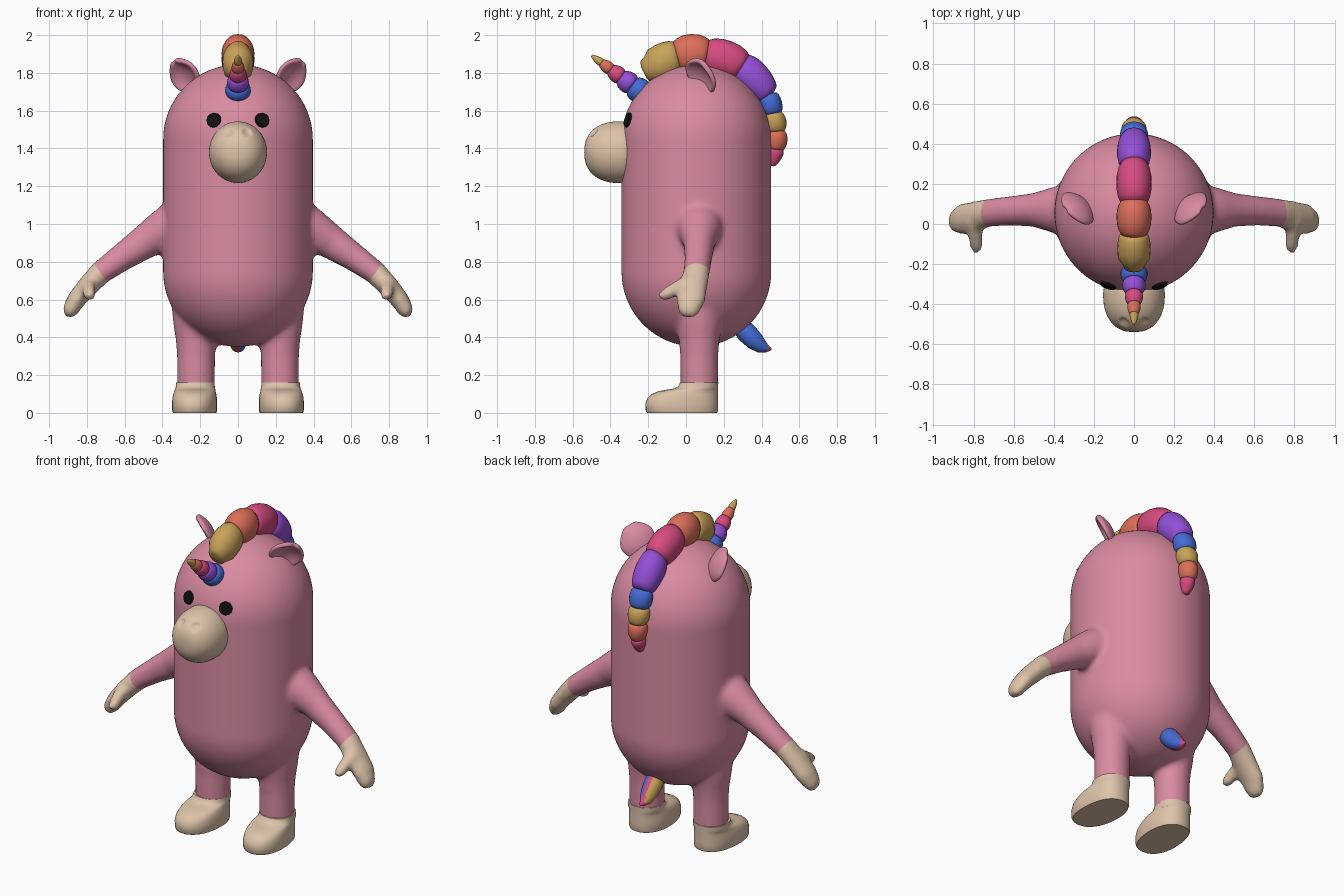
import bpy, bmesh, math
from mathutils import Vector, Matrix

if "Cube" in bpy.data.objects:
    bpy.data.objects.remove(bpy.data.objects["Cube"])

X, Y, Z = Vector((1, 0, 0)), Vector((0, 1, 0)), Vector((0, 0, 1))


def material(name, r, g, b):
    m = bpy.data.materials.new(name)
    m.use_nodes = True
    m.diffuse_color = (r, g, b, 1)
    m.node_tree.nodes["Principled BSDF"].inputs["Base Color"].default_value = (r, g, b, 1)
    return m


pink = material("soft pink", .70, .26, .36)
beige = material("beige", .73, .55, .40)
black = material("black", .005, .005, .005)
gold = material("gold", .58, .36, .10)
orange = material("coral orange", .72, .16, .10)
magenta = material("magenta", .68, .07, .22)
purple = material("purple", .30, .08, .68)
blue = material("blue", .06, .15, .68)


def loft(bm, centers, sizes, side, n=24, tangents=None, power=1.0):
    """Skin elliptical rings along a path; sizes are (along side, across)."""
    centers = [Vector(c) for c in centers]
    last = len(centers) - 1
    rings = []
    for i, (c, (a, b)) in enumerate(zip(centers, sizes)):
        t = tangents[i] if tangents else centers[min(i + 1, last)] - centers[max(i - 1, 0)]
        t = t.normalized()
        u = (side - t * side.dot(t)).normalized()
        v = t.cross(u)
        ring = []
        for k in range(n):
            ang = math.tau * k / n
            cs, sn = math.cos(ang), math.sin(ang)
            cs = math.copysign(abs(cs) ** power, cs)
            sn = math.copysign(abs(sn) ** power, sn)
            ring.append(bm.verts.new(c + u * a * cs + v * b * sn))
        rings.append(ring)
    for r, s in zip(rings, rings[1:]):
        for k in range(n):
            bm.faces.new((r[k], r[(k + 1) % n], s[(k + 1) % n], s[k]))
    bm.faces.new(rings[0])
    bm.faces.new(rings[-1])


def finish(bm, name, *mats, angle=60):
    bmesh.ops.recalc_face_normals(bm, faces=bm.faces[:])
    me = bpy.data.meshes.new(name)
    bm.to_mesh(me)
    bm.free()
    ob = bpy.data.objects.new(name, me)
    bpy.context.collection.objects.link(ob)
    for m in mats:
        me.materials.append(m)
    bpy.ops.object.select_all(action='DESELECT')
    ob.select_set(True)
    bpy.context.view_layer.objects.active = ob
    bpy.ops.object.shade_smooth_by_angle(angle=math.radians(angle))
    return ob


def bake(ob):
    """Return the modified mesh as a bmesh and drop the source object."""
    bm = bmesh.new()
    bm.from_object(ob, bpy.context.evaluated_depsgraph_get())
    bpy.data.objects.remove(ob)
    return bm


# Body capsule
R, BY, LOW, HIGH = .397, .055, .747, 1.448
bm = bmesh.new()
bmesh.ops.create_uvsphere(bm, u_segments=64, v_segments=33, radius=R)
for v in bm.verts:
    v.co += Vector((0, BY, HIGH if v.co.z > 0 else LOW))

# Arms with mitten hands and thumbs, and flared legs
arm = [(.25, .07, 1.03), (.40, .07, .965), (.50, .07, .90), (.62, .065, .82), (.73, .055, .74),
       (.80, .035, .665), (.855, .025, .60), (.89, .012, .54), (.90, .008, .51)]
arm_size = [(.15, .15), (.115, .11), (.084, .09), (.073, .073), (.07, .062),
            (.077, .056), (.078, .05), (.058, .042), (.035, .025)]
thumb = [(.80, .02, .69), (.79, -.05, .66), (.785, -.11, .625), (.785, -.14, .61)]
leg = [(z, r) for z, r in ((.1, .1), (.3, .101), (.38, .107), (.48, .122), (.62, .135))]
for s in (1, -1):
    flip = lambda pts: [(s * x, y, z) for x, y, z in pts]
    loft(bm, flip(arm), arm_size, Y)
    loft(bm, flip(thumb), [(r, r) for r in (.045, .037, .034, .02)], X)
    loft(bm, [(s * .222, .07, z) for z, r in leg], [(r, r) for z, r in leg], X)

# Blend limbs into the body, then cut clean wrist lines
ob = finish(bm, "body_source")
mod = ob.modifiers.new("blend", 'REMESH')
mod.mode, mod.voxel_size = 'VOXEL', .016
mod = ob.modifiers.new("soften", 'SMOOTH')
mod.factor, mod.iterations = .5, 6
bm = bake(ob)
for s in (1, -1):
    wrist, normal = Vector((s * .73, 0, .745)), Vector((s * .82, 0, -.57))
    hand = [f for f in bm.faces if s * f.calc_center_median().x > .5]
    geom = set(hand) | {e for f in hand for e in f.edges} | {v for f in hand for v in f.verts}
    bmesh.ops.bisect_plane(bm, geom=list(geom), plane_co=wrist, plane_no=normal)
    for f in bm.faces:
        c = f.calc_center_median()
        if s * c.x > .5 and (c - wrist).dot(normal) > 0:
            f.material_index = 1
finish(bm, "body", pink, beige, angle=80)

# Feet: (height, toe y, heel y, half width)
foot = [(0, -.205, .165, .114), (.012, -.213, .17, .118), (.05, -.215, .17, .119),
        (.08, -.203, .17, .117), (.1, -.18, .17, .113), (.115, -.145, .17, .109),
        (.123, -.1, .17, .107), (.13, -.06, .17, .105), (.142, -.04, .17, .103),
        (.16, -.032, .171, .102)]
for s, tag in ((1, "left"), (-1, "right")):
    bm = bmesh.new()
    loft(bm, [(s * .226, (f + b) / 2, z) for z, f, b, w in foot],
         [(w, (b - f) / 2) for z, f, b, w in foot], X, 40, [Z] * len(foot), .88)
    for v in bm.verts:
        v.co.x += s * max(0, .05 - v.co.y) * .05
    finish(bm, tag + "_foot", beige, angle=50)

# Muzzle with two dented nostrils
dome = [(-.27, .155), (-.35, .161), (-.41, .157), (-.46, .14), (-.5, .113), (-.527, .075), (-.539, .03)]
bm = bmesh.new()
loft(bm, [(0, y, 1.38) for y, r in dome], [(r * .97, r * 1.03) for y, r in dome], X, 32, [Y] * len(dome))
ob = finish(bm, "muzzle_source")
ob.modifiers.new("round", 'SUBSURF').levels = 2
bm = bake(ob)
for v in bm.verts:
    d = (v.co - Vector((math.copysign(.05, v.co.x), -.497, 1.487))).length
    if d < .03:
        v.co.y += .018 * (1 - (d / .03) ** 2)
finish(bm, "muzzle", beige)

# Eyes: thin discs lying on the head
for s, tag in ((1, "left"), (-1, "right")):
    n = Vector((s * .128, -.361, .102)).normalized()
    bm = bmesh.new()
    place = Matrix.Translation(Vector((0, BY, HIGH)) + n * R) @ n.to_track_quat('Z', 'Y').to_matrix().to_4x4()
    bmesh.ops.create_cone(bm, cap_ends=True, segments=12, radius1=.042, radius2=.038, depth=.018, matrix=place)
    finish(bm, tag + "_eye", black, angle=30)


def chain(name, points, sizes, colours, closed_start=.8):
    """Row of bulging coloured segments along a path in the middle plane."""
    pts = [Vector((0, y, z)) for y, z in points]
    last = len(pts) - 1
    tan = [(pts[min(i + 1, last)] - pts[max(i - 1, 0)]).normalized() for i in range(last + 1)]
    for i, col in enumerate(colours):
        cs, ts, ss = [], [], []
        for t, bulge in ((-.05, .45), (0, .78), (.12, .9), (.3, .98), (.5, 1), (.7, .98), (.88, .9), (1, .78), (1.05, .45)):
            if i == 0 and t < .2:
                bulge *= closed_start
            cs.append(pts[i].lerp(pts[i + 1], t) + (tan[i] - tan[i + 1]) * .1 * t * (1 - t))
            ts.append(tan[i].lerp(tan[i + 1], t))
            k = min(max(t, 0), 1)
            ss.append([(p + (q - p) * k) * bulge for p, q in zip(sizes[i], sizes[i + 1])])
        bm = bmesh.new()
        loft(bm, cs, ss, X, 24, ts)
        finish(bm, f"{name}_{i + 1}", col)


# Mane: arc over the head, then a tapering lock down the back
arc = [(BY + .45 * math.sin(a), HIGH + .45 * math.cos(a))
       for a in map(math.radians, (-37, -13, 7, 32, 58))]
chain("mane_crest", arc, [(.08, .095), (.086, .105), (.088, .104), (.088, .1), (.08, .08)],
      (gold, orange, magenta, purple), .8)
chain("mane_lock", [(.435, 1.685), (.458, 1.585), (.474, 1.49), (.473, 1.395), (.453, 1.312)],
      [(.072, .06), (.068, .063), (.06, .062), (.05, .055), (.025, .025)],
      (blue, gold, orange, magenta), 1)

# Horn
horn = [(-.225 - .272 * t, 1.69 + .2 * t) for t in (0, .22, .44, .64, .82, 1)]
chain("horn", horn, [(r, r) for r in (.07, .063, .05, .038, .026, .01)],
      (blue, purple, magenta, orange, gold), 1)

# Tail striped from side to side
tail = [(.27, .48, .045), (.32, .425, .055), (.365, .38, .05), (.4, .352, .037), (.43, .34, .02), (.452, .337, .006)]
bm = bmesh.new()
loft(bm, [(0, y, z) for y, z, r in tail], [(r, r) for y, z, r in tail], X)
for f in bm.faces:
    x = f.calc_center_median().x
    f.material_index = 0 if x > .015 else 2 if x < -.015 else 1
finish(bm, "tail", blue, magenta, gold)

# Cupped ears facing forward and outward
for s, tag in ((1, "left"), (-1, "right")):
    root, up = Vector((.25, .075, 1.73)), Vector((.092, -.005, .125))
    across = Vector((.06, .085, -.05))
    back = up.cross(across).normalized()
    bm = bmesh.new()
    rows = []
    for t, w in ((-.1, .6), (.15, .85), (.4, .95), (.65, .85), (.88, .55), (1.03, .2)):
        row = []
        for k in range(-3, 4):
            q = k / 3
            p = root + up * t + across * w * q + back * .045 * w * (1 - q * q)
            row.append(bm.verts.new((s * p.x, p.y, p.z)))
        rows.append(row)
    for a, b in zip(rows, rows[1:]):
        for k in range(6):
            bm.faces.new((a[k], a[k + 1], b[k + 1], b[k]))
    ob = finish(bm, tag + "_ear", pink, angle=80)
    mod = ob.modifiers.new("thickness", 'SOLIDIFY')
    mod.thickness, mod.offset = .028, 0
    mod = ob.modifiers.new("round", 'SUBSURF')
    mod.levels = mod.render_levels = 2
